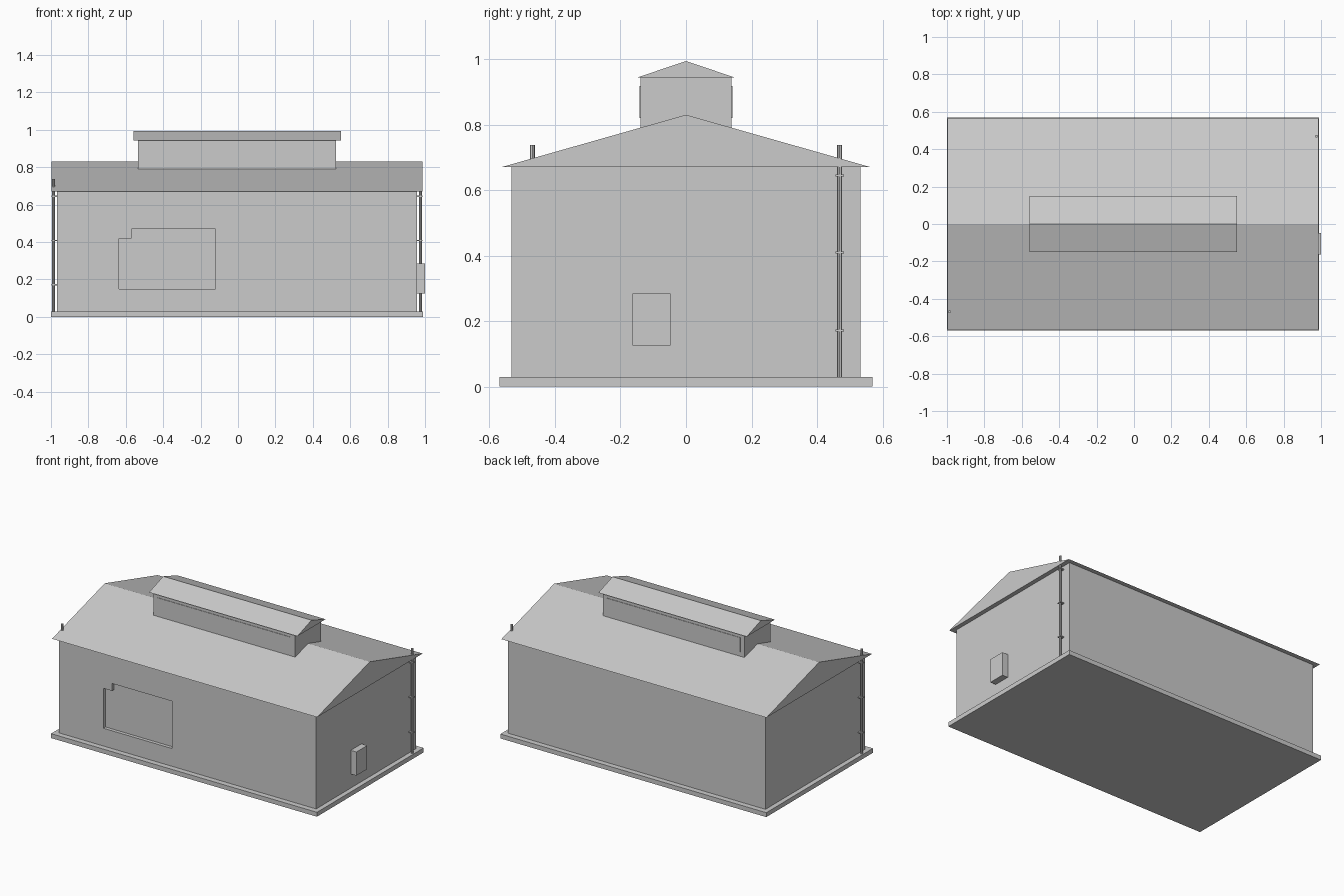
import bpy
import bmesh
from mathutils import Vector

if "Cube" in bpy.data.objects:
    bpy.data.objects.remove(bpy.data.objects["Cube"])

CX = -0.005  # building axis; the meter box makes the right side slightly longer


def mesh_object(name, bm):
    bmesh.ops.recalc_face_normals(bm, faces=bm.faces[:])
    mesh = bpy.data.meshes.new(name)
    bm.to_mesh(mesh)
    bm.free()
    obj = bpy.data.objects.new(name, mesh)
    bpy.context.collection.objects.link(obj)
    return obj


def prism(name, profile, direction):
    """Extrude a flat profile along a direction into a closed solid."""
    bm = bmesh.new()
    face = bm.faces.new([bm.verts.new(p) for p in profile])
    out = bmesh.ops.extrude_face_region(bm, geom=[face], use_keep_orig=True)
    verts = [v for v in out["geom"] if isinstance(v, bmesh.types.BMVert)]
    bmesh.ops.translate(bm, vec=Vector(direction), verts=verts)
    return mesh_object(name, bm)


def box(name, lo, hi):
    x0, y0, z0 = lo
    x1, y1, z1 = hi
    profile = [(x0, y0, z0), (x1, y0, z0), (x1, y1, z0), (x0, y1, z0)]
    return prism(name, profile, (0, 0, z1 - z0))


def gable_roof(name, half_x, half_y, eave, ridge):
    x = CX - half_x
    profile = [(x, -half_y, eave), (x, half_y, eave), (x, 0, ridge)]
    return prism(name, profile, (2 * half_x, 0, 0))


def cylinder(name, x, y, z0, z1, radius, sides):
    bm = bmesh.new()
    bmesh.ops.create_cone(bm, cap_ends=True, segments=sides, radius1=radius,
                          radius2=radius, depth=z1 - z0)
    bmesh.ops.translate(bm, vec=(x, y, (z0 + z1) / 2), verts=bm.verts[:])
    return mesh_object(name, bm)


# Foundation, walls and main roof
box("foundation_slab", (CX - 0.995, -0.57, 0), (CX + 0.995, 0.57, 0.03))
walls = box("walls", (CX - 0.963, -0.533, 0.03), (CX + 0.963, 0.533, 0.67))
gable_roof("main_roof", 0.992, 0.564, 0.67, 0.83)

# Recessed front door panel with a notched upper left corner
outline = [(-0.635, 0.15), (-0.12, 0.15), (-0.12, 0.47),
           (-0.57, 0.47), (-0.57, 0.42), (-0.635, 0.42)]
cutter = prism("door_recess_cutter", [(x, -0.58, z) for x, z in outline],
               (0, 0.07, 0))
cutter.hide_render = True
cutter.hide_viewport = True
cutter.display_type = 'WIRE'
cut = walls.modifiers.new("door_recess", 'BOOLEAN')
cut.operation = 'DIFFERENCE'
cut.solver = 'EXACT'
cut.object = cutter
# Apply the cut, then remove the helper
cutter.hide_viewport = False
bpy.context.view_layer.objects.active = walls
bpy.ops.object.modifier_apply(modifier=cut.name)
bpy.data.objects.remove(cutter)

# Roof monitor with shallow side panels
box("monitor_walls", (CX - 0.53, -0.139, 0.785), (CX + 0.53, 0.139, 0.945))
gable_roof("monitor_roof", 0.555, 0.151, 0.943, 0.994)
for side, label in ((-1, "front"), (1, "back")):
    y0, y1 = sorted((side * 0.135, side * 0.142))
    box(f"monitor_panel_{label}", (CX - 0.5, y0, 0.82), (CX + 0.5, y1, 0.918))

# Meter box on the right wall
box("meter_box", (0.95, -0.163, 0.125), (1.0, -0.048, 0.285))

# Vent pipes with wall straps at opposite corners
for side, label in ((-1, "left"), (1, "right")):
    x, y = CX + side * 0.981, side * 0.469
    cylinder(f"vent_pipe_{label}", x, y, 0.03, 0.737, 0.008, 8)
    for i, z in enumerate((0.172, 0.409, 0.645)):
        x0, x1 = sorted((CX + side * 0.955, CX + side * 0.992))
        box(f"pipe_strap_{label}_{i + 1}", (x0, y - 0.013, z - 0.003),
            (x1, y + 0.013, z + 0.003))
